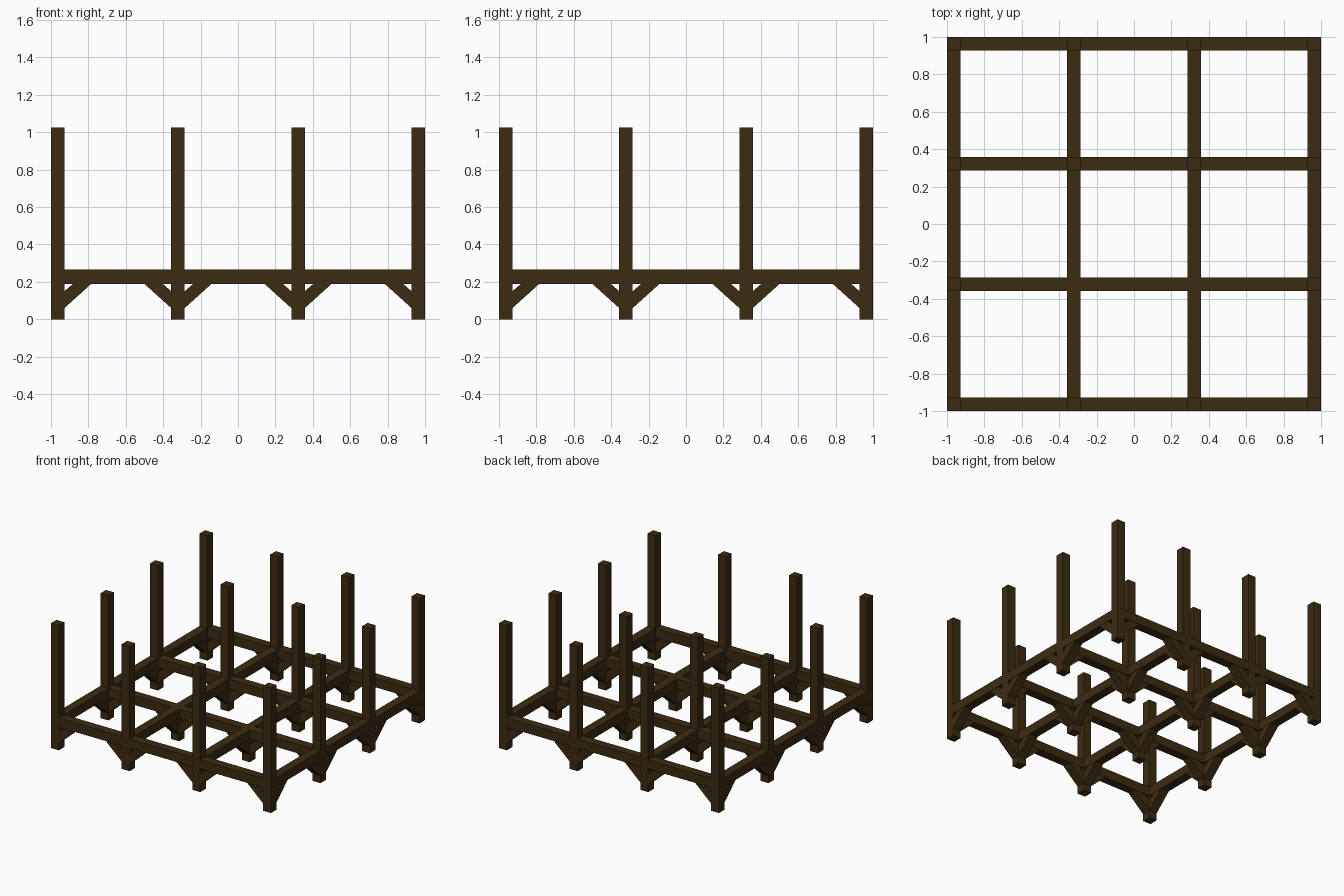
import bpy
import bmesh
from mathutils import Matrix, Vector

if "Cube" in bpy.data.objects:
    bpy.data.objects.remove(bpy.data.objects["Cube"], do_unlink=True)

W = 0.072                          # timber width
H = W / 2
GRID = [-0.964, -0.321, 0.321, 0.964]
BEAM_LOW, BEAM_TOP, POST_TOP = 0.19, 0.265, 1.025

wood = bpy.data.materials.new("dark brown wood")
wood.use_nodes = True
brown = (0.046, 0.025, 0.006, 1)
wood.diffuse_color = brown
wood.node_tree.nodes["Principled BSDF"].inputs["Base Color"].default_value = brown


def prism(name, profile, width, place):
    """Extrude an XZ profile along Y, centred, then place it."""
    bm = bmesh.new()
    face = bm.faces.new([bm.verts.new((x, -width / 2, z)) for x, z in profile])
    out = bmesh.ops.extrude_face_region(bm, geom=[face])
    verts = [v for v in out["geom"] if isinstance(v, bmesh.types.BMVert)]
    bmesh.ops.translate(bm, verts=verts, vec=Vector((0, width, 0)))
    bmesh.ops.recalc_face_normals(bm, faces=bm.faces)
    mesh = bpy.data.meshes.new(name)
    bm.to_mesh(mesh)
    bm.free()
    mesh.materials.append(wood)
    obj = bpy.data.objects.new(name, mesh)
    obj.matrix_world = place
    bpy.context.collection.objects.link(obj)


def rect(x0, x1, z0, z1):
    return [(x0, z0), (x1, z0), (x1, z1), (x0, z1)]


BRACE = [(H, 0.06), (0.178, 0.188), (0.08, 0.188), (H, 0.15)]
DIRECTIONS = [(1, 0), (0, 1), (-1, 0), (0, -1)]

for i, x in enumerate(GRID):
    for j, y in enumerate(GRID):
        at = Matrix.Translation((x, y, 0))

        # Posts: two inner ones near the front stop at the floor frame
        short = j == 1 and i in (1, 2)
        name = "short_post" if short else "post"
        prism(name, rect(-H, H, 0, BEAM_TOP if short else POST_TOP), W, at)

        for k, (dx, dy) in enumerate(DIRECTIONS):
            ni, nj = i + dx, j + dy
            if not (0 <= ni < len(GRID) and 0 <= nj < len(GRID)):
                continue
            place = at @ Matrix.Rotation(k * 1.5707963, 4, "Z")

            # Diagonal brace under each beam end
            prism("brace", BRACE, W, place)

            # Floor beam to the next post
            if k < 2:
                span = GRID[ni] - x if dx else GRID[nj] - y
                prism("floor_beam", rect(H, span - H, BEAM_LOW, BEAM_TOP), W, place)
